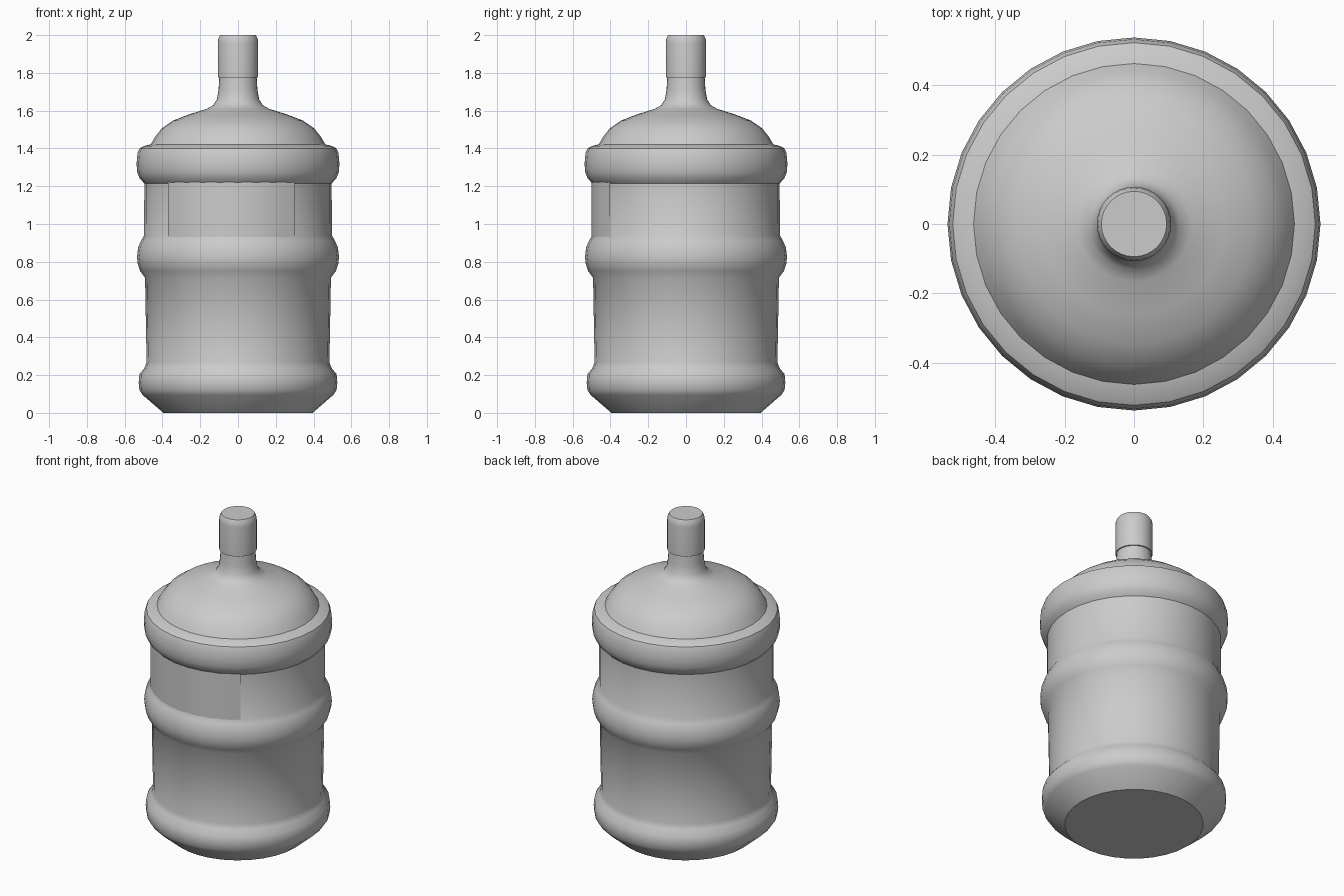
import bpy, bmesh, math

if "Cube" in bpy.data.objects:
    bpy.data.objects.remove(bpy.data.objects["Cube"])

SIDES = 32


def finish(name, bm, angle):
    mesh = bpy.data.meshes.new(name)
    bm.to_mesh(mesh)
    bm.free()
    obj = bpy.data.objects.new(name, mesh)
    bpy.context.collection.objects.link(obj)
    bpy.ops.object.select_all(action='DESELECT')
    obj.select_set(True)
    bpy.context.view_layer.objects.active = obj
    bpy.ops.object.shade_smooth_by_angle(angle=math.radians(angle))
    return obj


def lathe(name, profile, angle=40):
    """Spin an (r, z) profile round z and close both ends with flat discs."""
    bm = bmesh.new()
    rings = []
    for r, z in profile:
        rings.append([bm.verts.new((r * math.cos(a), r * math.sin(a), z))
                      for a in (2 * math.pi * i / SIDES for i in range(SIDES))])
    for low, high in zip(rings, rings[1:]):
        for i in range(SIDES):
            j = (i + 1) % SIDES
            bm.faces.new((low[i], low[j], high[j], high[i]))
    bm.faces.new(rings[0][::-1])
    bm.faces.new(rings[-1])
    return finish(name, bm, angle)


# Bottle: chamfered foot, three bulging hoops, domed shoulder and neck
lathe("bottle_body", [
    (0.395, 0), (0.505, 0.095), (0.522, 0.12), (0.526, 0.16), (0.522, 0.205),
    (0.495, 0.238), (0.484, 0.27),
    (0.492, 0.715), (0.518, 0.75), (0.531, 0.79), (0.535, 0.825),
    (0.529, 0.875), (0.514, 0.91), (0.497, 0.94),
    (0.496, 1.215), (0.52, 1.24), (0.534, 1.275), (0.537, 1.32),
    (0.532, 1.375), (0.522, 1.4), (0.497, 1.413), (0.462, 1.422),
    (0.44, 1.46), (0.405, 1.505), (0.345, 1.547), (0.26, 1.58),
    (0.165, 1.61), (0.13, 1.63), (0.112, 1.66), (0.103, 1.71), (0.098, 1.79),
])

# Cap over the neck
lathe("cap", [(0.107, 1.775), (0.107, 1.96), (0.104, 1.982), (0.094, 2.0)])

# Curved label on the front, between the upper two hoops
bm = bmesh.new()
start, end, steps, radius = -47.5, 36.5, 8, 0.502
columns = []
for i in range(steps + 1):
    a = math.radians(start + (end - start) * i / steps)
    x, y = radius * math.sin(a), -radius * math.cos(a)
    columns.append([bm.verts.new((x, y, z)) for z in (0.932, 1.222)])
for left, right in zip(columns, columns[1:]):
    bm.faces.new((left[0], right[0], right[1], left[1]))
finish("label", bm, 30)
